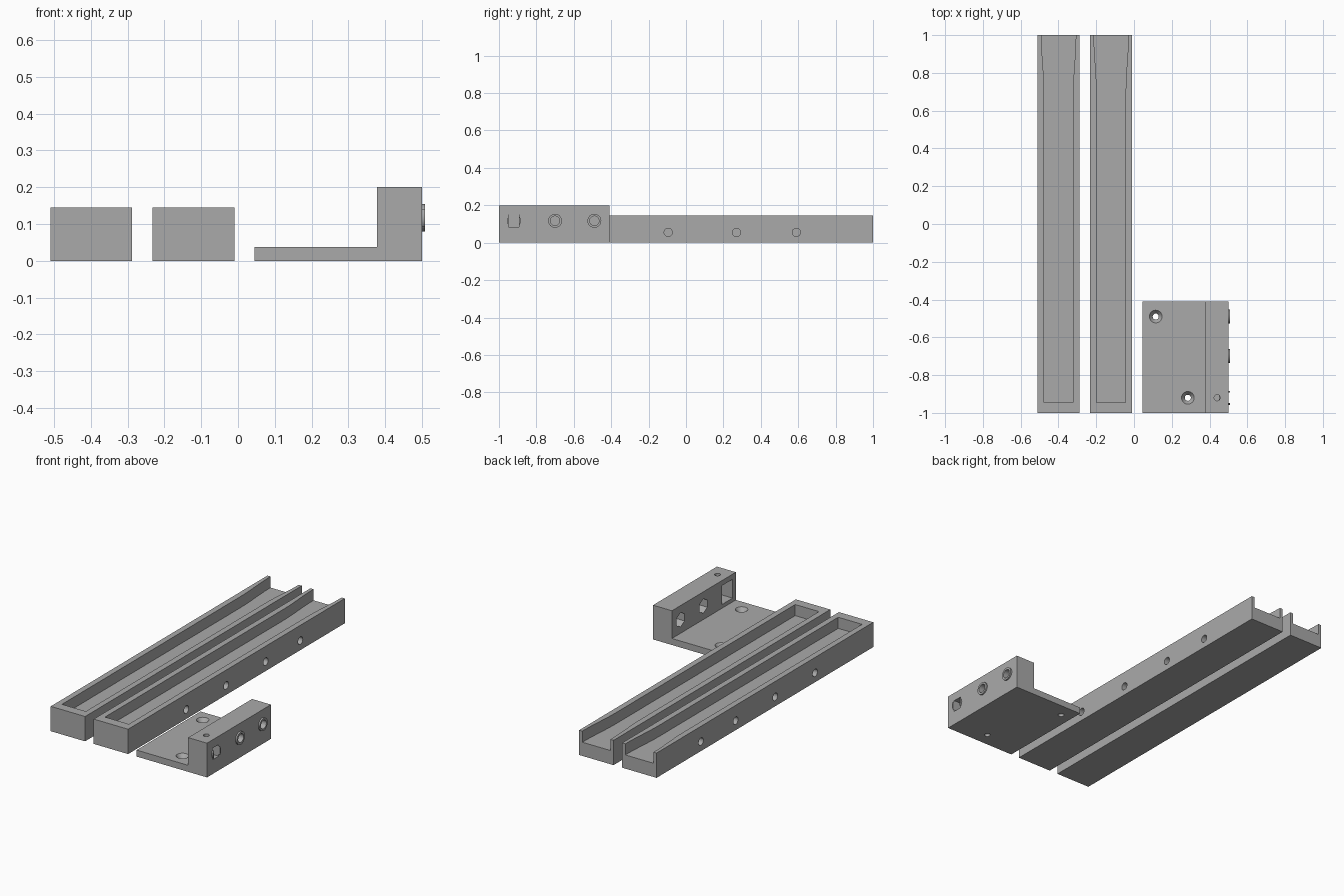
import bpy, bmesh, math
from mathutils import Matrix, Vector

if "Cube" in bpy.data.objects:
    bpy.data.objects.remove(bpy.data.objects["Cube"])

grey = bpy.data.materials.new("plain grey")
grey.diffuse_color = (0.4, 0.4, 0.4, 1)
grey.use_nodes = True
grey.node_tree.nodes["Principled BSDF"].inputs["Base Color"].default_value = grey.diffuse_color


def make(name, bm):
    bmesh.ops.recalc_face_normals(bm, faces=bm.faces)
    me = bpy.data.meshes.new(name)
    bm.to_mesh(me)
    bm.free()
    me.materials.append(grey)
    ob = bpy.data.objects.new(name, me)
    bpy.context.collection.objects.link(ob)
    return ob


def prism(name, pts, lo, hi, axis="z"):
    """Extrude a 2D outline: (x, y) along z, (x, z) along y, (y, z) along x."""
    place = {"z": lambda a, b, t: (a, b, t), "y": lambda a, b, t: (a, t, b),
             "x": lambda a, b, t: (t, a, b)}[axis]
    bm = bmesh.new()
    f = bm.faces.new([bm.verts.new(place(a, b, lo)) for a, b in pts])
    ext = bmesh.ops.extrude_face_region(bm, geom=[f])["geom"]
    move = Vector(place(0, 0, hi - lo))
    for v in ext:
        if isinstance(v, bmesh.types.BMVert):
            v.co += move
    return make(name, bm)


def rect(a0, a1, b0, b1):
    return [(a0, b0), (a1, b0), (a1, b1), (a0, b1)]


def ngon(a, b, r, n=32, turn=0.0):
    return [(a + r * math.cos(turn + math.tau * i / n),
             b + r * math.sin(turn + math.tau * i / n)) for i in range(n)]


def cone(name, x, y, z0, z1, r0, r1):
    bm = bmesh.new()
    bmesh.ops.create_cone(bm, cap_ends=True, segments=32, radius1=r0, radius2=r1, depth=z1 - z0,
                          matrix=Matrix.Translation((x, y, (z0 + z1) / 2)))
    return make(name, bm)


def carve(ob, cutters):
    """Subtract the cutters, bake the result and drop the cutters."""
    for c in cutters:
        c.hide_render = True
        m = ob.modifiers.new("cut", "BOOLEAN")
        m.operation, m.solver, m.object = "DIFFERENCE", "EXACT", c
    dg = bpy.context.evaluated_depsgraph_get()
    me = bpy.data.meshes.new_from_object(ob.evaluated_get(dg))
    ob.modifiers.clear()
    ob.data = me
    for c in cutters:
        bpy.data.objects.remove(c)
    smooth(ob)


def smooth(ob):
    bpy.ops.object.select_all(action="DESELECT")
    ob.select_set(True)
    bpy.context.view_layer.objects.active = ob
    bpy.ops.object.shade_smooth_by_angle(angle=math.radians(30))


# Two open-ended trays, mirror images of each other
def tray(name, cx, outer_side):
    half, inner, flare = 0.111, 0.077, 0.014
    body = prism(name, rect(cx - half, cx + half, -1, 1), 0, 0.145)
    # channel outline, with walls curving outward at the open end
    right = [(inner + flare * math.sin(t / 6 * math.pi / 2) ** 2, 0.7 + 0.3 * t / 6)
             for t in range(7)]
    right.append((inner + flare, 1.05))
    outline = [(inner, -0.945)] + right
    outline += [(-a, b) for a, b in reversed(outline)]
    cuts = [prism("channel", [(cx + a, b) for a, b in outline], 0.08, 0.2)]
    # blind side holes on the outer long face
    face = cx + outer_side * half
    ends = sorted((face - outer_side * 0.08, face + outer_side * 0.03))
    for y in (-0.463, -0.095, 0.27, 0.59):
        cuts.append(prism("side_hole", ngon(y, 0.055, 0.022), *ends, "x"))
    carve(body, cuts)


tray("left_tray", -0.399, -1)
tray("right_tray", -0.121, 1)

# L-shaped bracket
HZ = 0.117
bracket = prism("bracket", [(0.045, 0), (0.5, 0), (0.5, 0.2), (0.378, 0.2),
                            (0.378, 0.038), (0.045, 0.038)], -1, -0.41, "y")
cuts = []
# countersunk screw holes in the base plate
for x, y in ((0.115, -0.49), (0.285, -0.92)):
    cuts.append(cone("screw_hole", x, y, -0.05, 0.05, 0.016, 0.016))
    cuts.append(cone("countersink", x, y, 0.014, 0.0385, 0.016, 0.034))
# round sockets with hexagonal nut pockets behind
for y in (-0.70, -0.49):
    cuts.append(prism("socket", ngon(y, HZ, 0.025), 0.3, 0.6, "x"))
    cuts.append(prism("nut_pocket", ngon(y, HZ, 0.042, 6, math.pi / 2), 0.3, 0.44, "x"))
# switch pocket, its square window and the small hole from above
cuts.append(prism("switch_pocket", rect(-0.97, -0.87, 0.06, 0.17), 0.3, 0.45, "x"))
cuts.append(prism("switch_window", rect(-0.948, -0.892, 0.083, 0.151), 0.3, 0.6, "x"))
cuts.append(prism("pin_hole", ngon(0.44, -0.92, 0.016), 0.14, 0.3))
carve(bracket, cuts)

# Raised collars around the openings
for i, y in enumerate((-0.92, -0.70, -0.49)):
    collar = prism(f"collar_{i + 1}", ngon(y, HZ, 0.037), 0.499, 0.509, "x")
    hole = rect(y - 0.028, y + 0.028, HZ - 0.05, HZ + 0.05) if i == 0 else ngon(y, HZ, 0.025)
    carve(collar, [prism("collar_cut", hole, 0.4, 0.6, "x")])
